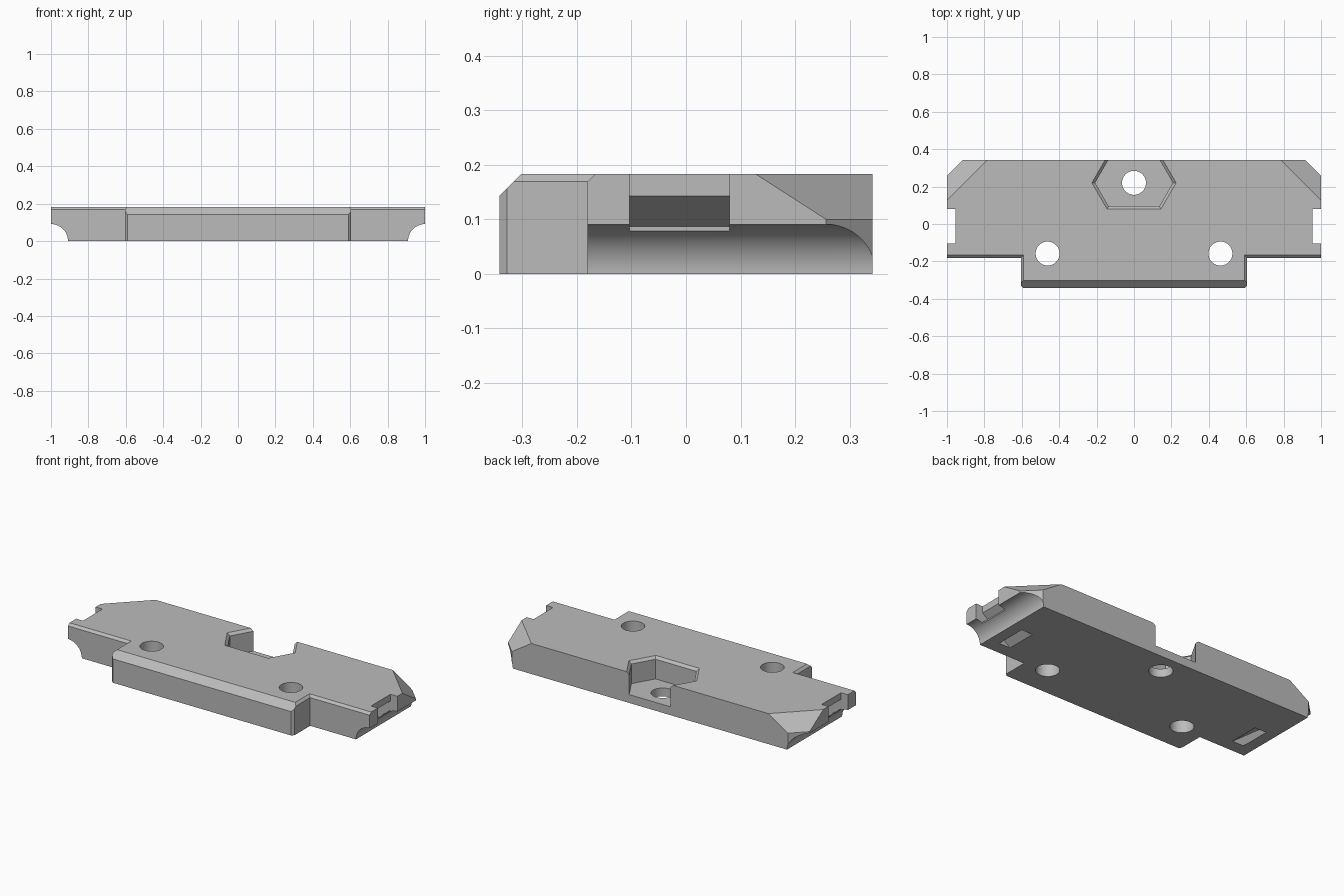
import bpy, bmesh, math
from mathutils import Vector

default = bpy.data.objects.get("Cube")
if default:
    bpy.data.objects.remove(default, do_unlink=True)

TOP = 0.183      # plate thickness
BACK = 0.342     # back face, and minus the tongue face
WING = -0.181    # front face of the wings
EDGE = 0.014     # small chamfer

grey = bpy.data.materials.new("plain_grey")
grey.use_nodes = True
grey.diffuse_color = (0.5, 0.5, 0.5, 1)
grey.node_tree.nodes["Principled BSDF"].inputs["Base Color"].default_value = (0.5, 0.5, 0.5, 1)


def finish(name, bm):
    bmesh.ops.recalc_face_normals(bm, faces=bm.faces)
    mesh = bpy.data.meshes.new(name)
    bm.to_mesh(mesh)
    bm.free()
    mesh.materials.append(grey)
    obj = bpy.data.objects.new(name, mesh)
    bpy.context.collection.objects.link(obj)
    return obj


def block(name, low, high, planes=()):
    """Box trimmed by planes given as (point, outward normal)."""
    bm = bmesh.new()
    bmesh.ops.create_cube(bm, size=1)
    for v in bm.verts:
        v.co = Vector([high[i] if v.co[i] > 0 else low[i] for i in range(3)])
    for point, normal in planes:
        cut = bmesh.ops.bisect_plane(bm, geom=bm.verts[:] + bm.edges[:] + bm.faces[:],
                                     plane_co=point, plane_no=normal, clear_outer=True)
        rim = [e for e in cut["geom_cut"] if isinstance(e, bmesh.types.BMEdge)]
        bmesh.ops.edgeloop_fill(bm, edges=rim)
    return finish(name, bm)


def loft(name, rings):
    """Solid through matching rings of points."""
    bm = bmesh.new()
    loops = [[bm.verts.new(p) for p in ring] for ring in rings]
    n = len(loops[0])
    for a, b in zip(loops, loops[1:]):
        for i in range(n):
            j = (i + 1) % n
            bm.faces.new((a[i], a[j], b[j], b[i]))
    bm.faces.new(loops[0])
    bm.faces.new(loops[-1])
    return finish(name, bm)


def rod(name, radius, start, end, sides=64):
    """Cylinder between two points on the z or y axis direction."""
    start, end = Vector(start), Vector(end)
    turn = (end - start).to_track_quat("Z", "Y")
    ring = [turn @ Vector((radius * math.cos(t), radius * math.sin(t), 0))
            for t in (2 * math.pi * i / sides for i in range(sides))]
    return loft(name, [[start + p for p in ring], [end + p for p in ring]])


def combine(target, other, operation):
    mod = target.modifiers.new(operation.lower(), "BOOLEAN")
    mod.operation, mod.solver, mod.object = operation, "EXACT", other
    bpy.context.view_layer.objects.active = target
    bpy.ops.object.modifier_apply(modifier=mod.name)
    bpy.data.objects.remove(other, do_unlink=True)


# Main plate with sloped and clipped back corners and a chamfered front edge
trims = [((0, WING + EDGE, TOP), (0, -1, 1))]
for s in (-1, 1):
    trims.append(((s, 0.128, TOP), (s * 0.083, 0.083, 0.129)))
    trims.append(((s, 0.257, 0), (s, 1, 0)))
plate = block("mounting_plate", (-1, WING, 0), (1, BACK, TOP), trims)

# Front tongue with a wide top chamfer and narrow side chamfers
trims = [((0, -BACK + 0.04, TOP), (0, -1, 1))]
for s in (-1, 1):
    trims.append(((s * (0.605 - EDGE), 0, TOP), (s, 0, 1)))
    trims.append(((s * (0.605 - EDGE), -BACK, 0), (s, -1, 0)))
combine(plate, block("front_tongue", (-0.605, -BACK, 0), (0.605, -0.1, TOP), trims), "UNION")

# Side coves, strap notches and the slanted strap slots leading to the underside
y0, y1 = -0.104, 0.08
for s in (-1, 1):
    combine(plate, rod("cove_cutter", 0.091, (s, -1, 0), (s, 1, 0), 96), "DIFFERENCE")
    combine(plate, block("notch_cutter", (min(s * 0.955, s * 1.1), y0, -0.1),
                         (max(s * 0.955, s * 1.1), y1, 0.3)), "DIFFERENCE")
    slope = 0.757
    section = [(x, z + (x - 0.955) * slope)
               for x, z in ((0.96, 0.087), (0.96, 0.143), (0.68, 0.143), (0.68, 0.087))]
    combine(plate, loft("slot_cutter", [[(s * x, y, z) for x, z in section]
                                        for y in (y0, y1)]), "DIFFERENCE")


# Six-sided nut pocket, open at the back, with a flared rim
def hexagon(inset, z):
    w, h = 0.225 - inset * 1.15, 0.14 - inset
    k = w - h / math.sqrt(3)
    return [(w, 0.22, z), (k, 0.22 + h, z), (-k, 0.22 + h, z),
            (-w, 0.22, z), (-k, 0.22 - h, z), (k, 0.22 - h, z)]


rim = 0.015
combine(plate, loft("pocket_cutter", [hexagon(rim, 0.05), hexagon(rim, TOP - rim),
                                      hexagon(0, TOP), hexagon(0, TOP + 0.1)]), "DIFFERENCE")

# Three bolt holes
for x, y in ((0, 0.22), (-0.462, -0.158), (0.462, -0.158)):
    combine(plate, rod("hole_cutter", 0.064, (x, y, -0.1), (x, y, 0.3)), "DIFFERENCE")

bpy.ops.object.select_all(action="DESELECT")
plate.select_set(True)
bpy.context.view_layer.objects.active = plate
bpy.ops.object.shade_smooth_by_angle(angle=math.radians(25))
